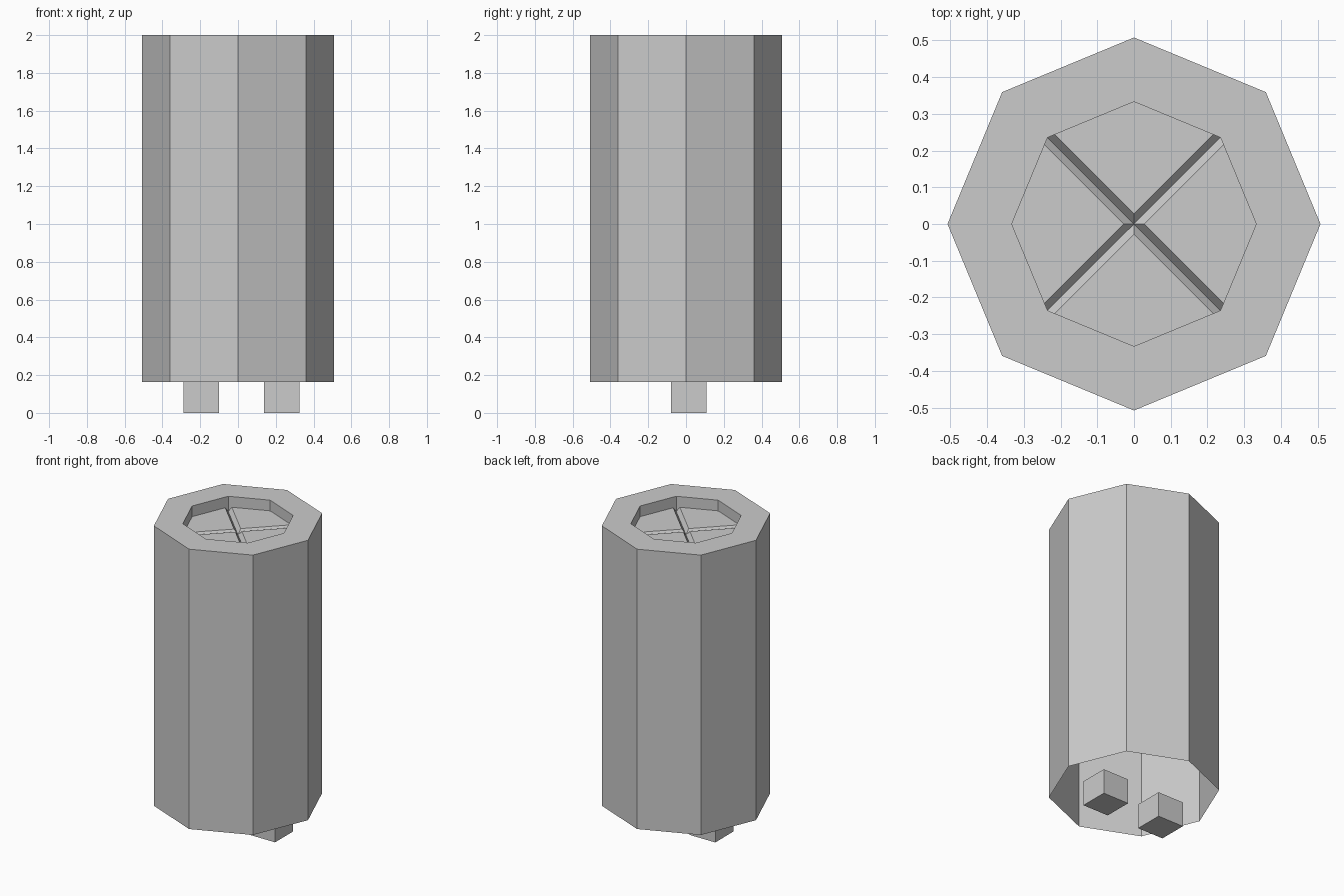
import bpy
import bmesh
import math
from mathutils import Vector

if "Cube" in bpy.data.objects:
    bpy.data.objects.remove(bpy.data.objects["Cube"])

R, RI = 0.508, 0.333            # outer and recess radius
Z0, Z1 = 0.164, 2.0             # open bottom and rim
ZF, ZG = 1.93, 1.90             # recess floor and groove bottom
TIP = 0.028                     # groove half width along the axes


def polar(r, deg, z):
    a = math.radians(deg)
    return Vector((r * math.cos(a), r * math.sin(a), z))


def make_object(name, bm):
    me = bpy.data.meshes.new(name)
    bm.to_mesh(me)
    bm.free()
    ob = bpy.data.objects.new(name, me)
    bpy.context.collection.objects.link(ob)
    return ob


bm = bmesh.new()


def face(*pts):
    bm.faces.new([bm.verts.new(p) for p in pts])


# octagonal sleeve, open underneath, with flat top rim
for k in range(8):
    a, b = k * 45, k * 45 + 45
    face(polar(R, a, Z0), polar(R, b, Z0), polar(R, b, Z1), polar(R, a, Z1))
    face(polar(R, a, Z1), polar(R, b, Z1), polar(RI, b, Z1), polar(RI, a, Z1))

# recessed plate: four wedges separated by V grooves, plus recess walls
for q in range(4):
    a = q * 90
    tip, mid = polar(TIP, a, ZF), polar(RI, a, ZF)
    deep = Vector((0, 0, ZG))
    left = polar(RI, a + 45, ZF).lerp(mid, TIP / RI)
    right = polar(RI, a - 45, ZF).lerp(mid, TIP / RI)
    dl, dr = polar(RI, a + 45, ZG), polar(RI, a - 45, ZG)
    face(tip, right, mid, left)
    face(tip, left, dl, deep)
    face(right, tip, deep, dr)
    face(polar(RI, a, Z1), polar(RI, a + 45, Z1), dl, left, mid)
    face(polar(RI, a - 45, Z1), polar(RI, a, Z1), mid, right, dr)

bmesh.ops.remove_doubles(bm, verts=bm.verts, dist=1e-4)
bmesh.ops.recalc_face_normals(bm, faces=bm.faces)
make_object("can_with_vent_top", bm)

# two square terminal pegs
for name, x in (("left_peg", -0.194), ("right_peg", 0.231)):
    pb = bmesh.new()
    bmesh.ops.create_cube(pb, size=1)
    bmesh.ops.scale(pb, vec=(0.188, 0.188, Z0), verts=pb.verts)
    bmesh.ops.translate(pb, vec=(x, 0.014, Z0 / 2), verts=pb.verts)
    make_object(name, pb)
